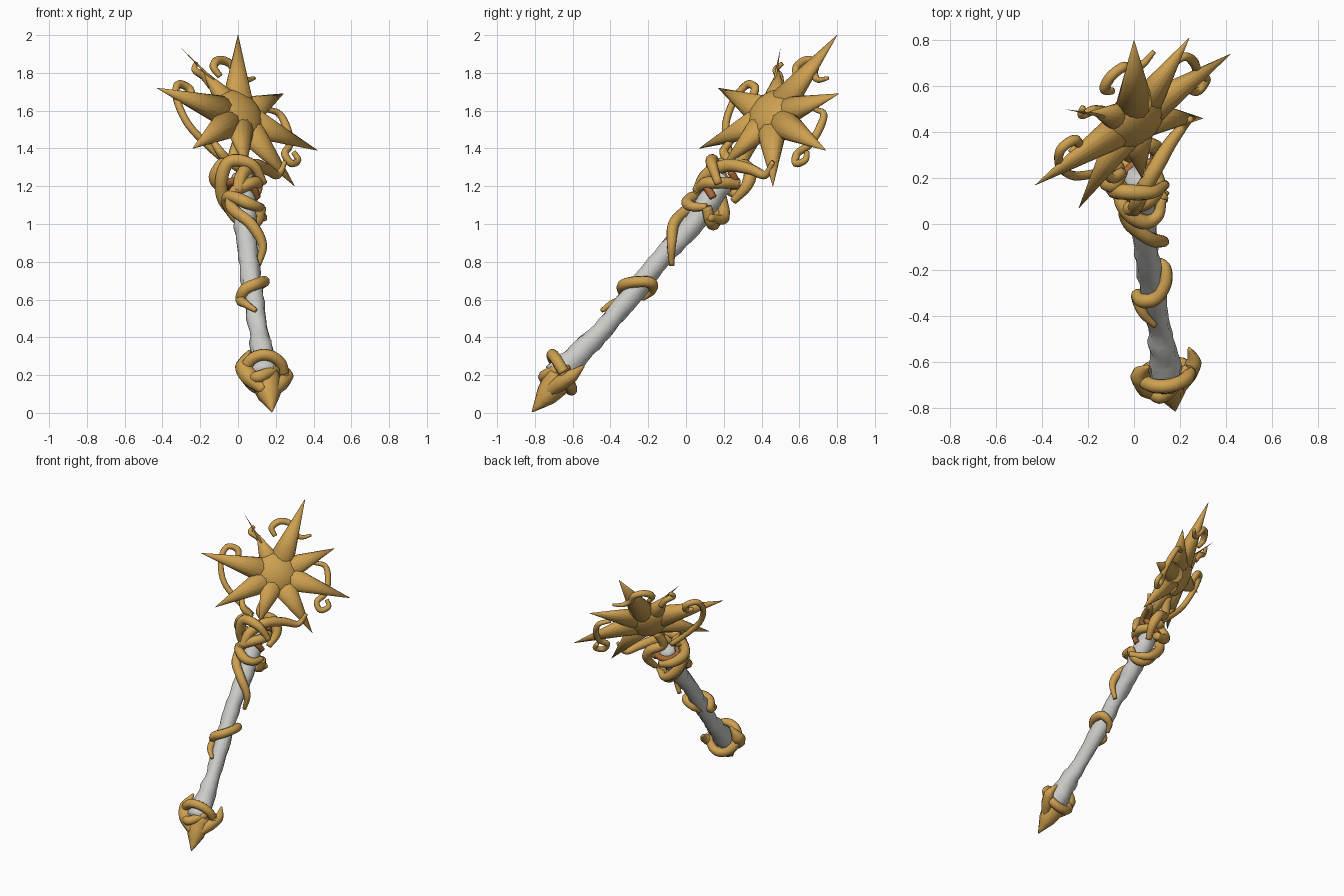
import bpy, bmesh, random
from math import sin, cos, pi, radians
from mathutils import Vector, Matrix

random.seed(4)
cube = bpy.data.objects.get("Cube")
if cube:
    bpy.data.objects.remove(cube)


def material(name, rgb):
    m = bpy.data.materials.new(name)
    m.use_nodes = True
    m.diffuse_color = (*rgb, 1)
    m.node_tree.nodes["Principled BSDF"].inputs["Base Color"].default_value = (*rgb, 1)
    return m


GOLD = material("gold", (0.61, 0.35, 0.08))
STONE = material("pale_stone", (0.6, 0.6, 0.57))
RUST = material("rust", (0.40, 0.14, 0.04))


def finish(name, bm, mat, smooth=True):
    bmesh.ops.recalc_face_normals(bm, faces=bm.faces)
    for f in bm.faces:
        f.smooth = smooth
    me = bpy.data.meshes.new(name)
    bm.to_mesh(me)
    bm.free()
    me.materials.append(mat)
    ob = bpy.data.objects.new(name, me)
    bpy.context.collection.objects.link(ob)
    return ob


def catmull(pts, steps):
    """Smooth path through the points."""
    p = [2 * pts[0] - pts[1]] + pts + [2 * pts[-1] - pts[-2]]
    out = []
    for i in range(1, len(p) - 2):
        a, b, c, d = p[i - 1:i + 3]
        for k in range(steps):
            t = k / steps
            out.append(0.5 * (2 * b + (c - a) * t + (2 * a - 5 * b + 4 * c - d) * t * t
                              + (3 * b - a - 3 * c + d) * t ** 3))
    return out + [pts[-1]]


def tube(name, pts, radii, mat, sides=10, steps=6, jitter=0.0):
    """Tapered tube along a smooth path; radii are spread evenly over it."""
    path = catmull([Vector(p) for p in pts], steps)
    bm = bmesh.new()
    rings, side = [], Vector((1, 0.13, 0.07))
    n = len(path) - 1
    for i, c in enumerate(path):
        tan = (path[min(i + 1, n)] - path[max(i - 1, 0)]).normalized()
        side = (side - tan * side.dot(tan)).normalized()
        up = tan.cross(side)
        s = i / n * (len(radii) - 1)
        j = min(int(s), len(radii) - 2)
        r = radii[j] + (radii[j + 1] - radii[j]) * (s - j)
        ring = []
        for k in range(sides):
            a = 2 * pi * k / sides
            q = r * (1 + random.uniform(-jitter, jitter))
            ring.append(bm.verts.new(c + (side * cos(a) + up * sin(a)) * q))
        rings.append(ring)
    for a, b in zip(rings, rings[1:]):
        for k in range(sides):
            m = (k + 1) % sides
            bm.faces.new((a[k], a[m], b[m], b[k]))
    bm.faces.new(rings[0])
    bm.faces.new(rings[-1])
    return finish(name, bm, mat)


# Shaft: a knobbly leaning branch
SHAFT = [Vector(p) for p in ((0.145, -0.68, 0.19), (0.13, -0.57, 0.31), (0.11, -0.45, 0.43),
                             (0.08, -0.29, 0.62), (0.055, -0.13, 0.82), (0.04, 0.02, 0.98),
                             (0.03, 0.13, 1.13), (0.02, 0.21, 1.25))]
tube("shaft", SHAFT, (0.08, 0.065, 0.052, 0.055, 0.053, 0.06, 0.062, 0.06), STONE, 10, 5, 0.1)


def around(z, deg, r):
    """Point on the shaft at height z; 0 is its left side, 90 its front."""
    for a, b in zip(SHAFT, SHAFT[1:]):
        if z <= b.z:
            break
    c = a.lerp(b, (z - a.z) / (b.z - a.z))
    f = radians(deg)
    return c + r * (cos(f) * Vector((1, 0.1, 0)) + sin(f) * Vector((0, -0.78, 0.63)))


def vine(name, turns, r, radii, mat=GOLD):
    return tube(name, [around(z, d, r) for z, d in turns], radii, mat)


# Vines winding round the shaft
vine("middle_vine", ((0.50, 95), (0.55, 140), (0.60, 180), (0.62, 130), (0.64, 75),
                     (0.68, 20), (0.71, -30), (0.69, -90), (0.64, -120)), 0.068,
     (0.012, 0.028, 0.032, 0.03, 0.03, 0.012))
vine("upper_vine", ((0.82, -50), (0.88, 10), (0.95, 70), (1.02, 125), (1.08, 150),
                    (1.13, 120), (1.17, 60), (1.21, 10), (1.26, -60)), 0.082,
     (0.014, 0.03, 0.032, 0.032, 0.034, 0.03))
vine("collar_vine", [(1.09 + 0.04 * sin(radians(d * 1.5)), d) for d in range(0, -380, -40)],
     0.09, (0.028, 0.034, 0.03, 0.034, 0.02))
vine("knot_vine", ((1.06, -20), (1.10, -90), (1.16, -150), (1.22, -200), (1.27, -240),
                   (1.25, -300), (1.20, -350)), 0.115, (0.02, 0.034, 0.036, 0.034, 0.02))
vine("inner_vine", [(1.14 + d / 2600, d) for d in range(0, 370, 40)], 0.072,
     (0.02, 0.024, 0.02), RUST)
tube("left_connector", ((0.0, 0.06, 1.17), (0.02, 0.11, 1.26), (0.08, 0.22, 1.31),
                        (0.15, 0.34, 1.29), (0.21, 0.42, 1.26), (0.25, 0.46, 1.33)),
     (0.03, 0.036, 0.034, 0.024, 0.012), GOLD)
tube("right_connector", ((0.03, 0.27, 1.16), (-0.06, 0.24, 1.18), (-0.12, 0.19, 1.24),
                         (-0.09, 0.17, 1.31), (-0.06, 0.22, 1.33), (-0.1, 0.2, 1.39),
                         (-0.15, 0.26, 1.46)), (0.028, 0.036, 0.034, 0.026, 0.015), GOLD)
tube("rear_connector", ((0.08, 0.25, 1.12), (0.1, 0.32, 1.2), (0.06, 0.34, 1.28),
                        (-0.02, 0.3, 1.33), (0.0, 0.36, 1.44)), (0.02, 0.035, 0.034, 0.03), GOLD)

# Star: flattened hub with cone spikes, all in one tilted plane
CENTRE = Vector((0, 0.455, 1.57))
N = Vector((0.61, -0.62, 0.497)).normalized()
UP = (Vector((0, 0, 1)) - N * N.z).normalized()
RIGHT = UP.cross(N)


def frame(x, y, z, origin):
    m = Matrix((x, y, z)).transposed().to_4x4()
    m.translation = origin
    return m


def spike(name, tip, width, depth, base=CENTRE, sides=16):
    d = tip - base
    bm = bmesh.new()
    bmesh.ops.create_cone(bm, cap_ends=True, segments=sides, radius1=1, radius2=0.012, depth=1)
    bmesh.ops.translate(bm, verts=bm.verts, vec=(0, 0, 0.5))
    bmesh.ops.scale(bm, verts=bm.verts, vec=(width, depth, d.length))
    axis = d.normalized()
    side = axis.cross(N).normalized()
    bmesh.ops.transform(bm, matrix=frame(side, axis.cross(side), axis, base), verts=bm.verts)
    return finish(name, bm, GOLD)


TIPS = ((0, 0.80, 2.0), (0.24, 0.81, 1.69), (0.42, 0.74, 1.39), (0.30, 0.46, 1.20),
        (0.04, 0.19, 1.30), (-0.24, 0.07, 1.40), (-0.43, 0.17, 1.72), (-0.19, 0.49, 1.82))
for i, t in enumerate(TIPS):
    spike(f"star_spike_{i + 1}", Vector(t), 0.108, 0.085)
spike("star_needle", Vector((-0.30, 0.50, 1.93)), 0.009, 0.009, Vector((-0.13, 0.47, 1.76)), 8)

bm = bmesh.new()
bmesh.ops.create_uvsphere(bm, u_segments=24, v_segments=12, radius=1)
bmesh.ops.scale(bm, verts=bm.verts, vec=(0.155, 0.155, 0.088))
bmesh.ops.transform(bm, matrix=frame(RIGHT, UP, N, CENTRE), verts=bm.verts)
finish("star_hub", bm, GOLD)


# Curling tendrils round the star, given in its plane
def tendril(name, pts, radii):
    tube(name, [CENTRE + RIGHT * x + UP * y - N * 0.03 for x, y in pts], radii, GOLD, 8, 5)


tendril("right_tendril", ((-0.18, -0.27), (-0.27, -0.17), (-0.36, -0.03), (-0.37, 0.12),
                          (-0.32, 0.21), (-0.25, 0.19), (-0.25, 0.13), (-0.30, 0.13)),
        (0.018, 0.02, 0.02, 0.024, 0.014))
tendril("left_tendril", ((0.27, 0.06), (0.35, 0.03), (0.36, -0.07), (0.33, -0.16), (0.27, -0.21),
                         (0.29, -0.27), (0.35, -0.25), (0.34, -0.2)),
        (0.014, 0.022, 0.02, 0.02, 0.014))
tendril("top_tendril", ((0.02, 0.26), (0.0, 0.32), (0.06, 0.36), (0.13, 0.34), (0.15, 0.28),
                        (0.20, 0.24), (0.27, 0.25)), (0.016, 0.024, 0.022, 0.02, 0.01))
tendril("small_tendril", ((-0.07, 0.2), (-0.1, 0.26), (-0.15, 0.3), (-0.12, 0.34)),
        (0.022, 0.02, 0.012))

# Pommel: faceted point with a cup, a band and claws gripping the shaft
tube("pommel_point", ((0.18, -0.815, 0.005), (0.165, -0.74, 0.09), (0.145, -0.67, 0.18)),
     (0.003, 0.06, 0.088), GOLD, 7, 3)
vine("pommel_band", [(0.215 + 0.03 * sin(radians(d)), d) for d in range(0, 361, 30)], 0.1,
     (0.03, 0.032, 0.03), GOLD)
tube("right_claw", ((0.14, -0.75, 0.12), (0.06, -0.71, 0.19), (0.03, -0.66, 0.25),
                    (0.06, -0.62, 0.33)), (0.03, 0.05, 0.045, 0.008), GOLD, 8)
tube("left_claw", ((0.17, -0.75, 0.10), (0.23, -0.66, 0.16), (0.26, -0.6, 0.2),
                   (0.24, -0.54, 0.25)), (0.03, 0.042, 0.034, 0.006), GOLD, 8)
tube("cross_strap", ((0.04, -0.70, 0.19), (0.11, -0.75, 0.19), (0.18, -0.70, 0.22),
                     (0.23, -0.62, 0.24)), (0.02, 0.034, 0.03, 0.015), GOLD, 8)
